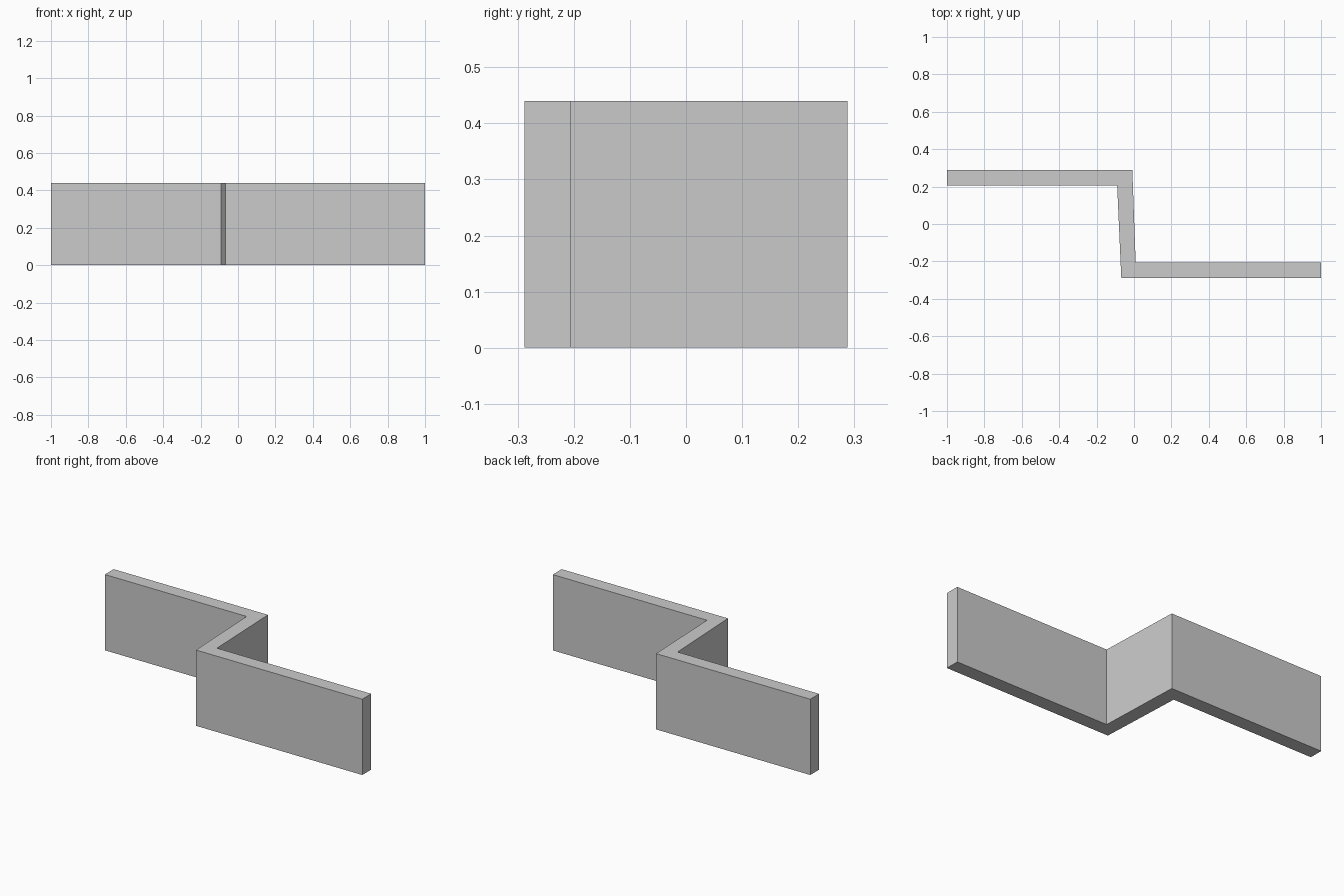
import bpy, bmesh

if "Cube" in bpy.data.objects:
    bpy.data.objects.remove(bpy.data.objects["Cube"])

HEIGHT = 0.44

# Z-shaped plan outline of the folded wall, counter-clockwise from above
outline = [
    (-1.0, 0.207), (-0.09, 0.207), (-0.068, -0.288), (1.0, -0.288),
    (1.0, -0.206), (0.009, -0.206), (-0.009, 0.288), (-1.0, 0.288),
]

# Extrude the outline upwards
bm = bmesh.new()
base = bm.faces.new([bm.verts.new((x, y, 0)) for x, y in outline])
top = bmesh.ops.extrude_face_region(bm, geom=[base], use_keep_orig=True)["geom"]
bmesh.ops.translate(bm, vec=(0, 0, HEIGHT),
                    verts=[g for g in top if isinstance(g, bmesh.types.BMVert)])
bmesh.ops.recalc_face_normals(bm, faces=bm.faces)

mesh = bpy.data.meshes.new("zigzag_wall")
bm.to_mesh(mesh)
bm.free()
wall = bpy.data.objects.new("zigzag_wall", mesh)
bpy.context.collection.objects.link(wall)
